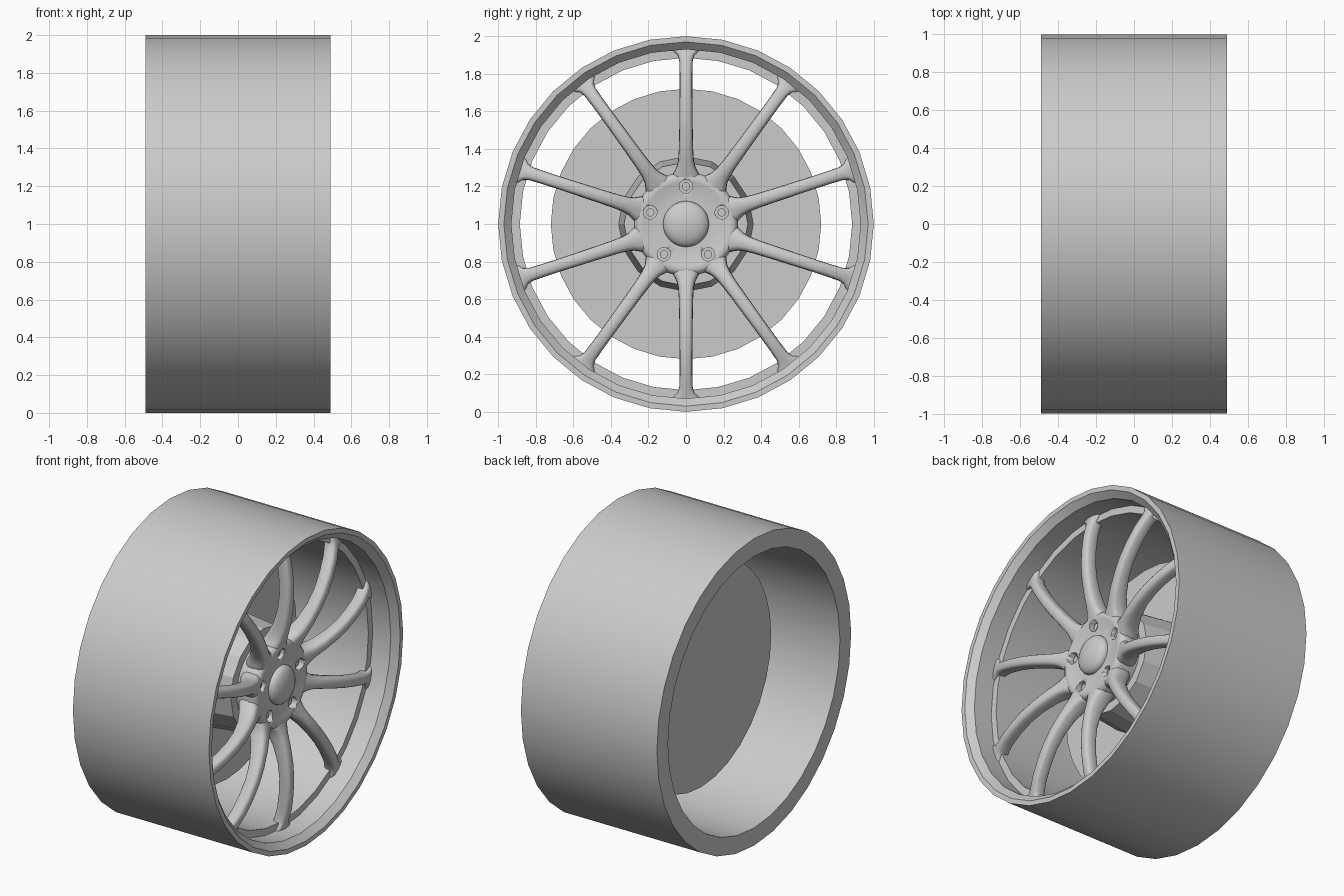
import bpy
import bmesh
from math import cos, sin, pi, radians
from mathutils import Vector

cube = bpy.data.objects.get("Cube")
if cube:
    bpy.data.objects.remove(cube, do_unlink=True)

GREY = (0.6, 0.6, 0.6, 1)
metal = bpy.data.materials.new("grey metal")
metal.use_nodes = True
metal.diffuse_color = GREY
metal.node_tree.nodes["Principled BSDF"].inputs["Base Color"].default_value = GREY


def polar(x, r, angle, side=0.0):
    """Point on the wheel: axial x, radius, angle, sideways offset."""
    return Vector((x, r * cos(angle) - side * sin(angle),
                   1 + r * sin(angle) + side * cos(angle)))


def finish(bm, name, sharp=35):
    bmesh.ops.remove_doubles(bm, verts=bm.verts, dist=1e-5)
    bmesh.ops.recalc_face_normals(bm, faces=bm.faces)
    mesh = bpy.data.meshes.new(name)
    bm.to_mesh(mesh)
    bm.free()
    mesh.materials.append(metal)
    obj = bpy.data.objects.new(name, mesh)
    bpy.context.collection.objects.link(obj)
    bpy.ops.object.select_all(action="DESELECT")
    obj.select_set(True)
    bpy.context.view_layer.objects.active = obj
    bpy.ops.object.shade_smooth_by_angle(angle=radians(sharp))
    return obj


def bridge(bm, a, b):
    n = len(a)
    for i in range(n):
        j = (i + 1) % n
        bm.faces.new((a[i], a[j], b[j], b[i]))


def lathe(name, profile, sides, closed=False, sharp=35):
    """Turn a (radius, x) profile around the axle."""
    bm = bmesh.new()
    rings = [[bm.verts.new(polar(x, r, pi / 2 + 2 * pi * i / sides))
              for i in range(sides)] for r, x in profile]
    for a, b in zip(rings, rings[1:]):
        bridge(bm, a, b)
    if closed:
        bridge(bm, rings[-1], rings[0])
    return finish(bm, name, sharp)


def add_rods(bm, spots, radius, x0, x1, sides=16):
    """Capped cylinders along the axle direction."""
    for angle in spots:
        c = polar(0, 0.2, angle)
        ends = [[bm.verts.new((x, c.y + radius * cos(2 * pi * i / sides),
                               c.z + radius * sin(2 * pi * i / sides)))
                 for i in range(sides)] for x in (x0, x1)]
        bridge(bm, *ends)
        for ring in ends:
            bm.faces.new(ring)


# Rim barrel with sloped front lip and a ledge for the spokes
lathe("rim", [(1, -0.49), (1, 0.49), (0.97, 0.49), (0.93, 0.45),
              (0.93, 0.32), (0.885, 0.32), (0.885, -0.49)], 32, closed=True)

# Brake disc and the tapered drum between disc and hub
lathe("brake_disc", [(0, -0.11), (0.72, -0.11), (0.72, -0.08), (0, -0.08)], 32)
lathe("hub_drum", [(0, -0.09), (0.36, -0.09), (0.33, 0.18), (0, 0.18)],
      16, sharp=20)

# Dished hub
hub = lathe("hub", [(0, 0.305), (0.14, 0.305), (0.19, 0.308), (0.225, 0.318),
                    (0.25, 0.322), (0.27, 0.308), (0.277, 0.28),
                    (0.27, 0.17), (0, 0.17)], 60, sharp=50)

# Bolt holes cut into the hub
bolt_angles = [pi / 2 + 2 * pi * k / 5 for k in range(5)]
bm = bmesh.new()
add_rods(bm, bolt_angles, 0.036, 0.265, 0.45)
cutter = finish(bm, "bolt_hole_cutter")
cutter.hide_render = True
cut = hub.modifiers.new("bolt_holes", "BOOLEAN")
cut.operation = "DIFFERENCE"
cut.solver = "EXACT"
cut.object = cutter
bpy.context.view_layer.objects.active = hub
bpy.ops.object.modifier_apply(modifier=cut.name)
bpy.data.objects.remove(cutter, do_unlink=True)

# Bolts sitting in the holes
bm = bmesh.new()
add_rods(bm, bolt_angles, 0.022, 0.25, 0.29)
finish(bm, "wheel_bolts")

# Domed centre cap
dome = [(0.122 * cos(t), 0.315 + 0.05 * sin(t))
        for t in [pi / 2 * k / 6 for k in range(7)]]
lathe("centre_cap", [(0.122, 0.295)] + dome, 32, sharp=60)

# Ten arched spokes: radius, front x, half width, depth
STATIONS = [(0.245, 0.322, 0.076, 0.14), (0.265, 0.328, 0.072, 0.14),
            (0.285, 0.335, 0.06, 0.135), (0.305, 0.342, 0.05, 0.13),
            (0.34, 0.354, 0.042, 0.12), (0.4, 0.37, 0.038, 0.105),
            (0.5, 0.387, 0.036, 0.09), (0.6, 0.394, 0.035, 0.085),
            (0.7, 0.39, 0.034, 0.085), (0.8, 0.377, 0.034, 0.085),
            (0.87, 0.358, 0.036, 0.085), (0.9, 0.349, 0.046, 0.085),
            (0.92, 0.343, 0.07, 0.085), (0.94, 0.338, 0.08, 0.085)]
SECTION = 16
bm = bmesh.new()
for k in range(10):
    angle = pi / 2 + 2 * pi * k / 10
    loops = []
    for r, front, half, depth in STATIONS:
        loop = []
        for i in range(SECTION):
            t = 2 * pi * i / SECTION
            c, s = cos(t), sin(t)
            # rounded-box cross-section
            u = abs(c) ** 0.65 * (1 if c > 0 else -1)
            v = abs(s) ** 0.65 * (1 if s > 0 else -1)
            loop.append(bm.verts.new(
                polar(front - depth / 2 + v * depth / 2, r, angle, u * half)))
        loops.append(loop)
    for a, b in zip(loops, loops[1:]):
        bridge(bm, a, b)
    bm.faces.new(loops[0])
    bm.faces.new(loops[-1])
finish(bm, "spokes", 50)
